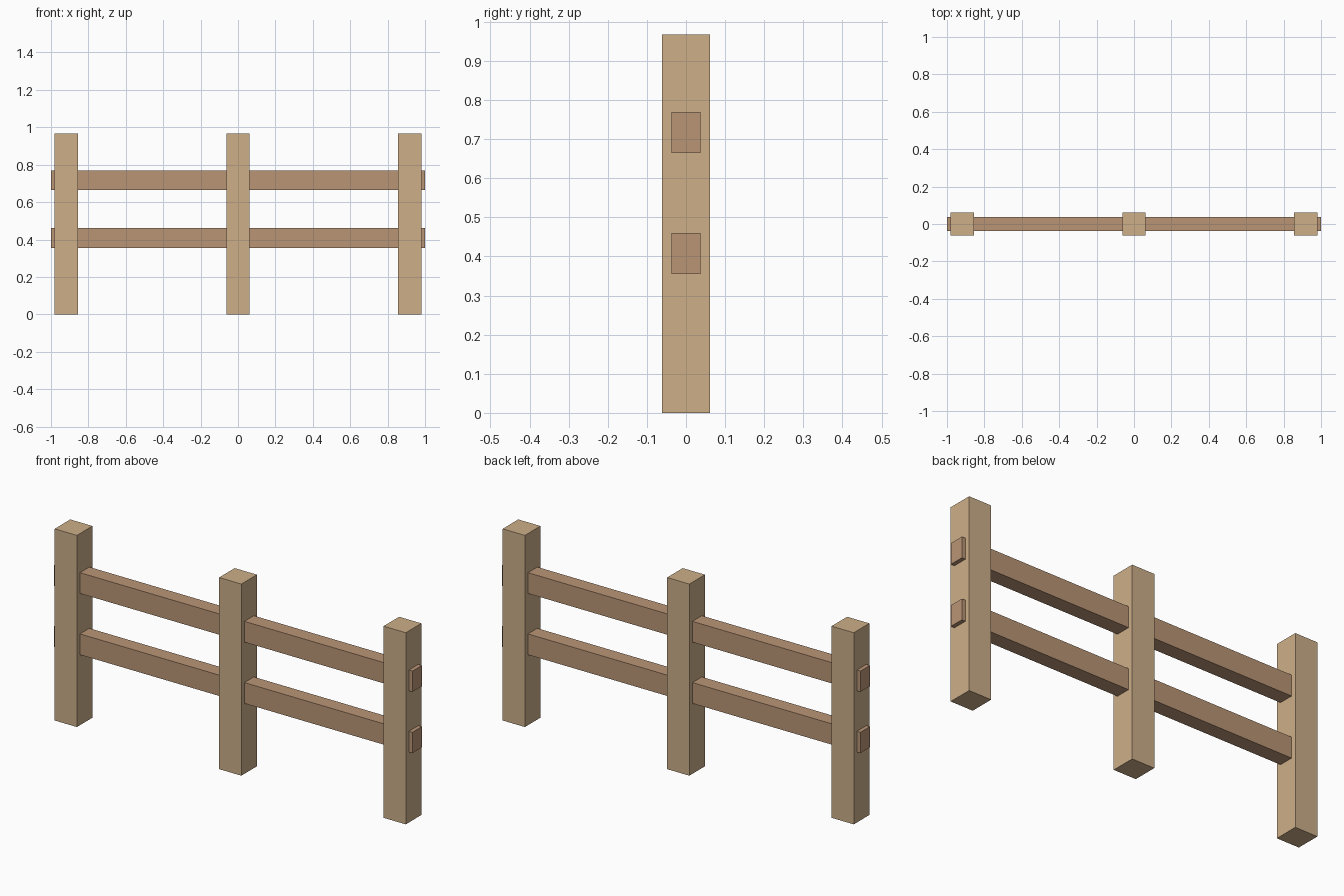
import bpy

if "Cube" in bpy.data.objects:
    bpy.data.objects.remove(bpy.data.objects["Cube"])


def material(name, color):
    mat = bpy.data.materials.new(name)
    mat.diffuse_color = (*color, 1)
    mat.use_nodes = True
    mat.node_tree.nodes["Principled BSDF"].inputs["Base Color"].default_value = mat.diffuse_color
    return mat


def box(name, center, size, mat):
    bpy.ops.mesh.primitive_cube_add(size=1, location=center)
    obj = bpy.context.object
    obj.name = name
    obj.scale = size
    bpy.ops.object.transform_apply(location=False, rotation=False, scale=True)
    obj.data.materials.append(mat)
    return obj


post_wood = material("post_wood", (0.61, 0.43, 0.25))
rail_wood = material("rail_wood", (0.49, 0.30, 0.18))

# Three square upright posts
POST_HEIGHT = 0.967
for side, x in (("left", -0.918), ("middle", 0), ("right", 0.918)):
    box(f"{side}_post", (x, 0, POST_HEIGHT / 2), (0.124, 0.124, POST_HEIGHT), post_wood)

# Two horizontal rails running through the posts, ends just proud of them
for level, z in (("lower", 0.408), ("upper", 0.717)):
    box(f"{level}_rail", (0, 0, z), (2, 0.075, 0.105), rail_wood)
